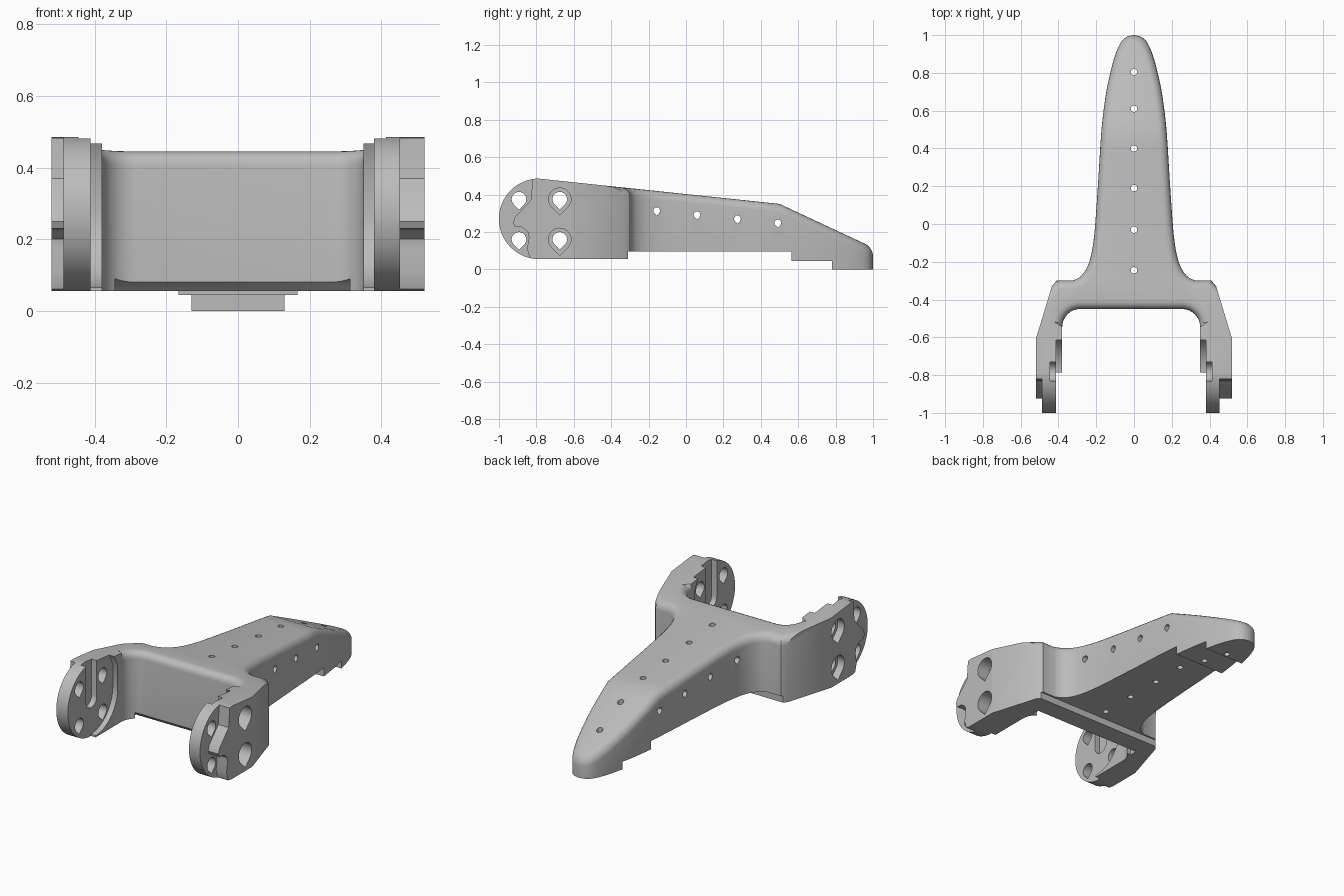
import bpy, bmesh, math
from mathutils import Vector

if "Cube" in bpy.data.objects:
    bpy.data.objects.remove(bpy.data.objects["Cube"], do_unlink=True)

PIVOT_Y, PIVOT_Z = -0.785, 0.27
# For each side: direction, inner wall, recessed inner face, recessed outer face
SIDES = [(1, 0.35, 0.38, 0.452), (-1, 0.38, 0.412, 0.487)]


def arc(cx, cy, r, a0, a1, n):
    steps = [math.radians(a0 + (a1 - a0) * i / n) for i in range(n + 1)]
    return [(cx + r * math.cos(a), cy + r * math.sin(a)) for a in steps]


def smooth_path(pts, n=3):
    """Rounded path that passes through every given point."""
    p = [Vector(q) for q in pts]
    p = [2 * p[0] - p[1]] + p + [2 * p[-1] - p[-2]]
    out = []
    for a, b, c, d in zip(p, p[1:], p[2:], p[3:]):
        for i in range(n):
            t = i / n
            out.append(tuple(0.5 * (2 * b + (c - a) * t + (2 * a - 5 * b + 4 * c - d) * t * t
                                    + (3 * b - a - 3 * c + d) * t ** 3)))
    return out + [tuple(pts[-1])]


def teardrop(y, z, r):
    return arc(y, z, r, -45, 225, 24) + [(y, z - r * math.sqrt(2))]


def new_object(name, bm):
    bmesh.ops.recalc_face_normals(bm, faces=bm.faces)
    mesh = bpy.data.meshes.new(name)
    bm.to_mesh(mesh)
    bm.free()
    ob = bpy.data.objects.new(name, mesh)
    bpy.context.collection.objects.link(ob)
    return ob


def prism(name, profile, lo, hi, axis="X"):
    """Extrude a closed profile along x (profile in y, z) or z (profile in x, y)."""
    bm = bmesh.new()
    place = (lambda p, h: (h, *p)) if axis == "X" else (lambda p, h: (*p, h))
    low = [bm.verts.new(place(p, lo)) for p in profile]
    high = [bm.verts.new(place(p, hi)) for p in profile]
    n = len(profile)
    bm.faces.new(low)
    bm.faces.new(high)
    for i in range(n):
        j = (i + 1) % n
        bm.faces.new((low[i], low[j], high[j], high[i]))
    return new_object(name, bm)


def cut(target, profile, lo=-0.7, hi=0.7, axis="X"):
    cutter = prism("cutter", profile, min(lo, hi), max(lo, hi), axis)
    cutter.hide_render = True
    mod = target.modifiers.new("cut", "BOOLEAN")
    mod.operation, mod.solver, mod.object = "DIFFERENCE", "EXACT", cutter
    bpy.context.view_layer.objects.active = target
    bpy.ops.object.modifier_apply(modifier=mod.name)
    bpy.data.objects.remove(cutter, do_unlink=True)


def top_height(y):
    if y > 0.5:
        return 0.35 - 0.467 * (y - 0.5)
    return 0.35 + 0.105 * (0.5 - y)


# Plan outline: tapering tail, bridge and two forked arms
tail = smooth_path([(0, 1), (0.035, 0.992), (0.065, 0.968), (0.09, 0.92), (0.11, 0.86),
                    (0.13, 0.78), (0.15, 0.68), (0.172, 0.5), (0.188, 0.25), (0.203, 0.03),
                    (0.213, -0.08), (0.226, -0.16), (0.24, -0.21), (0.26, -0.25),
                    (0.288, -0.282), (0.325, -0.3)])
outer = tail + [(0.41, -0.3), (0.435, -0.33), (0.52, -0.61), (0.52, -1.02)]
inner = [(0.35, -1.02)] + arc(0.255, -0.545, 0.095, 0, 90, 8)
inner += arc(-0.285, -0.545, 0.095, 90, 180, 8) + [(-0.38, -1.02)]
outline = outer + inner + [(-x, y) for x, y in reversed(outer[1:])]

# Body solid with a sloped, rounded top
bm = bmesh.new()
low = [bm.verts.new((x, y, 0)) for x, y in outline]
top = [bm.verts.new((x, y, top_height(y))) for x, y in outline]
bm.faces.new(low)
bm.faces.new([v for v in top if v.co.y > 0.499])
bm.faces.new([v for v in top if v.co.y < 0.501])
for i in range(len(outline)):
    j = (i + 1) % len(outline)
    bm.faces.new((low[i], low[j], top[j], top[i]))
bmesh.ops.recalc_face_normals(bm, faces=bm.faces)
rim = [e for e in bm.edges
       if all(v in set(top) and v.co.y > -0.556 for v in e.verts)
       and not all(abs(v.co.y - 0.5) < 0.001 for v in e.verts)]
bmesh.ops.bevel(bm, geom=rim, offset=0.045, offset_type="OFFSET", segments=5,
                profile=0.5, affect="EDGES", clamp_overlap=False)
body = new_object("forked_arm_body", bm)

# Stepped underside with a foot at the tip, and a chamfer under the bridge
cut(body, [(-1.2, -0.1), (-1.2, 0.055), (-0.31, 0.055), (-0.31, 0.095), (0.565, 0.095),
           (0.565, 0.045), (0.78, 0.045), (0.78, -0.1)])
cut(body, [(-0.47, 0.04), (-0.47, 0.09), (-0.45, 0.08), (-0.41, 0.04)], -0.37, 0.34)

# Round ends of the fork arms
cut(body, [(PIVOT_Y, 0.7), (-1.2, 0.7), (-1.2, -0.2), (PIVOT_Y, -0.2)]
    + arc(PIVOT_Y, PIVOT_Z, 0.2155, 270, 90, 32))

outer_step = [(-0.82, 0.7), (-0.82, 0.48), (-0.83, 0.37), (-0.915, 0.28), (-0.925, 0.25),
              (-0.915, 0.23), (-0.875, 0.225), (-0.845, 0.2), (-0.84, 0.17),
              (-0.85, 0.11), (-0.835, 0.06), (-0.835, -0.1), (-1.2, -0.1), (-1.2, 0.7)]
inner_recess = [(-1.2, -0.1), (PIVOT_Y, -0.1)] + arc(PIVOT_Y, PIVOT_Z, 0.205, -90, 0, 16)
inner_recess += [(-0.58, 0.4), (-0.615, 0.47), (-0.615, 0.7), (-1.2, 0.7)]
cable_slot = arc(-0.78, 0.27, 0.05, 180, 360, 12) + [(-0.73, 0.7), (-0.83, 0.7)]
for s, wall, face, step in SIDES:
    cut(body, outer_step, s * step, s * 0.7)
    cut(body, inner_recess, s * (wall - 0.1), s * face)
    cut(body, cable_slot, s * (wall - 0.1), s * (face + 0.033))
    for z in (0.375, 0.16):
        cut(body, teardrop(-0.675, z, 0.06), s * (step - 0.01), s * 0.7)

# Through holes in the arms, the tail sides and the tail top
for y in (-0.893, -0.675):
    for z in (0.375, 0.16):
        cut(body, teardrop(y, z, 0.039))
for i in range(4):
    cut(body, teardrop(-0.157 + 0.216 * i, 0.314 - 0.022 * i, 0.018))
for y in (0.805, 0.61, 0.4, 0.19, -0.03, -0.245):
    cut(body, arc(0, y, 0.017, 0, 345, 23), -0.1, 0.7, "Z")

# One plain grey material and smooth shading
grey = bpy.data.materials.new("plain grey")
grey.use_nodes = True
colour = (0.5, 0.5, 0.5, 1)
grey.diffuse_color = colour
grey.node_tree.nodes["Principled BSDF"].inputs["Base Color"].default_value = colour
body.data.materials.clear()
body.data.materials.append(grey)
for poly in body.data.polygons:
    poly.material_index = 0
bpy.ops.object.select_all(action="DESELECT")
body.select_set(True)
bpy.context.view_layer.objects.active = body
bpy.ops.object.shade_smooth_by_angle(angle=math.radians(30))
